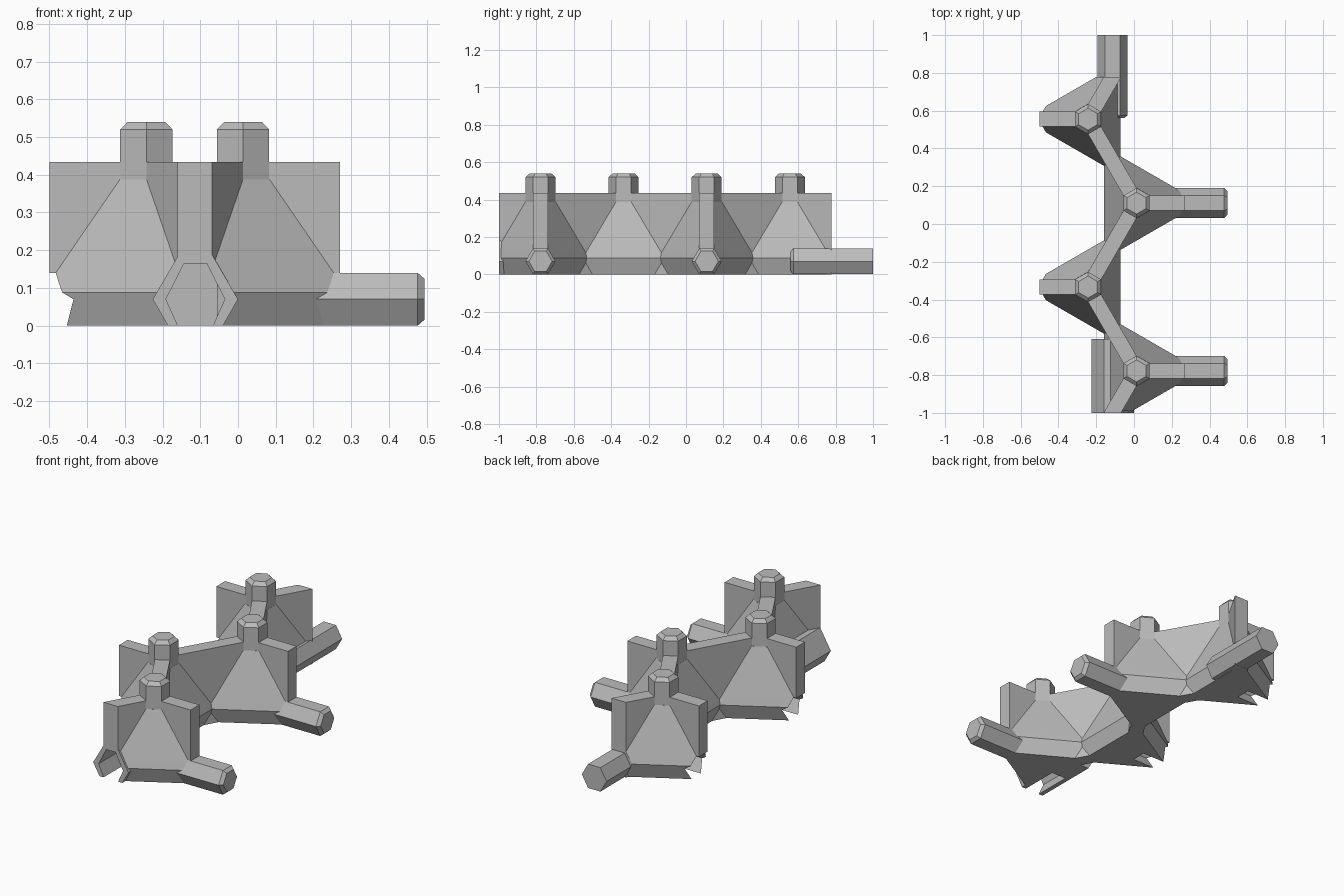
import bpy
import bmesh
from math import cos, sin, radians, sqrt
from mathutils import Vector

cube = bpy.data.objects.get("Cube")
if cube:
    bpy.data.objects.remove(cube, do_unlink=True)

grey = bpy.data.materials.new("plain_grey")
grey.use_nodes = True
COLOUR = (0.5, 0.5, 0.5, 1)
grey.diffuse_color = COLOUR
grey.node_tree.nodes["Principled BSDF"].inputs["Base Color"].default_value = COLOUR

EDGE = 0.513            # distance between neighbouring posts
HALF = EDGE / 2
STEP = EDGE * sqrt(3) / 2
WALL = 0.04             # half thickness of a wall
WALL_TOP = 0.434
BAR_R = 0.08
BAR_Z = 0.07
JOINT_X = -0.113        # axis of the lengthwise plug and socket
Y_MIN, Y_MAX = -1.0, 0.778


def solid(name, points, clip=False):
    """Convex solid around the points, optionally trimmed at both ends."""
    bm = bmesh.new()
    for p in points:
        bm.verts.new(p)
    res = bmesh.ops.convex_hull(bm, input=bm.verts)
    inner = {g for g in res["geom_interior"] if isinstance(g, bmesh.types.BMVert)}
    bmesh.ops.delete(bm, geom=list(inner), context='VERTS')
    if clip:
        for y, side in ((Y_MIN, -1), (Y_MAX, 1)):
            bmesh.ops.bisect_plane(bm, geom=bm.verts[:] + bm.edges[:] + bm.faces[:],
                                   plane_co=(0, y, 0), plane_no=(0, side, 0),
                                   clear_outer=True)
            rim = [e for e in bm.edges if e.is_boundary]
            if rim:
                bmesh.ops.holes_fill(bm, edges=rim, sides=0)
    bmesh.ops.dissolve_limit(bm, angle_limit=radians(0.5), verts=bm.verts, edges=bm.edges)
    bmesh.ops.recalc_face_normals(bm, faces=bm.faces)
    mesh = bpy.data.meshes.new(name)
    bm.to_mesh(mesh)
    bm.free()
    mesh.materials.append(grey)
    obj = bpy.data.objects.new(name, mesh)
    bpy.context.collection.objects.link(obj)
    return obj


def local(node, angle):
    """Map (distance, sideways, height) around a post to model space."""
    c, s = cos(radians(angle)), sin(radians(angle))
    return lambda d, t, z: Vector((node[0] + d * c - t * s, node[1] + d * s + t * c, z))


def hexagon(r, turn=0):
    return [(r * cos(radians(turn + 60 * k)), r * sin(radians(turn + 60 * k)))
            for k in range(6)]


def bar(name, origin, angle, rings):
    """Horizontal six-sided bar, rings are (distance, radius)."""
    place = local(origin, angle)
    return solid(name, [place(d, a, BAR_Z + b * 0.07 / (BAR_R * sin(radians(60))))
                        for d, r in rings for a, b in hexagon(r)])


def prism(name, profile, y0, y1):
    """Lengthwise prism from a half profile of (half width, height)."""
    return solid(name, [(JOINT_X + s * w, y, z)
                        for w, z in profile for s in (-1, 1) for y in (y0, y1)])


cut_jobs = []
cutters = []

# Lengthwise socket at the front, with its bore
front_bore = prism("front_bore", [(0.042, -0.01), (0.042, 0), (0.078, 0.07), (0.03, 0.165)],
                   Y_MIN - 0.05, -0.775)
front_socket = prism("front_socket", [(0.073, 0), (0.113, 0.07), (0.045, 0.187)],
                     Y_MIN, -0.61)
cutters.append(front_bore)
cut_jobs.append((front_socket, front_bore))

# Lengthwise plug at the back
bar("back_plug", (JOINT_X, 0), 90, [(0.56, 0.06), (0.575, 0.079), (1.0, 0.079)])

for i in range(4):
    odd = i % 2
    node = (-0.243 if odd else 0.0135, Y_MIN + STEP * (i + 0.5))
    wall_angles = (180, 300, 60) if odd else (0, 120, 240)

    # Post with chamfered cap
    solid(f"post_{i}", [(node[0] + x, node[1] + y, z)
                        for r, z in ((0.08, 0), (0.08, 0.52), (0.058, 0.54))
                        for x, y in hexagon(r, 90)])

    # Side plug on one side, bored socket on the other
    bores = []
    if odd:
        side_bore = bar("side_bore", node, 180, [(0.03, BAR_R), (0.35, BAR_R)])
        for v in side_bore.data.vertices:      # open the slot through the base
            if v.co.z < 0.01:
                v.co.z = -0.004
        cutters.append(side_bore)
        bores.append(side_bore)
    else:
        bar(f"side_plug_{i}", node, 0, [(0, BAR_R), (0.463, BAR_R), (0.481, 0.062)])
    if i == 0:
        bores.append(front_bore)

    pieces = []
    for angle in wall_angles:
        # Thin wall reaching halfway to the next post
        place = local(node, angle)
        at_end = (i == 0 and angle == 240) or (i == 3 and angle == 60)
        reach = HALF + (0.04 if at_end else 0)
        pieces.append(solid(f"wall_{i}_{angle}",
                            [place(d, t, z) for d in (0, reach)
                             for t in (-WALL, WALL) for z in (0, WALL_TOP)], True))

        # Sloping buttress filling the corner between two walls
        place = local(node, angle + 60)
        outline = [(0.07, 0.041, 0.387), (0.163, 0.203, 0.116),
                   (0.172, 0.198, 0.088), (0.142, 0.212, 0)]
        points = [place(d, s * t, z) for d, t, z in outline for s in (-1, 1)]
        points += [place(0, 0, 0), place(0, 0, 0.387)]
        pieces.append(solid(f"buttress_{i}_{angle}", points, True))
    cut_jobs += [(p, b) for p in pieces for b in bores]

# Bore the sockets, then drop the cutters
for obj, cutter in cut_jobs:
    mod = obj.modifiers.new("bore", 'BOOLEAN')
    mod.operation = 'DIFFERENCE'
    mod.solver = 'EXACT'
    mod.object = cutter
    cutter.hide_render = True
graph = bpy.context.evaluated_depsgraph_get()
for obj in {job[0] for job in cut_jobs}:
    mesh = bpy.data.meshes.new_from_object(obj.evaluated_get(graph))
    obj.modifiers.clear()
    obj.data = mesh
for cutter in cutters:
    bpy.data.objects.remove(cutter, do_unlink=True)
